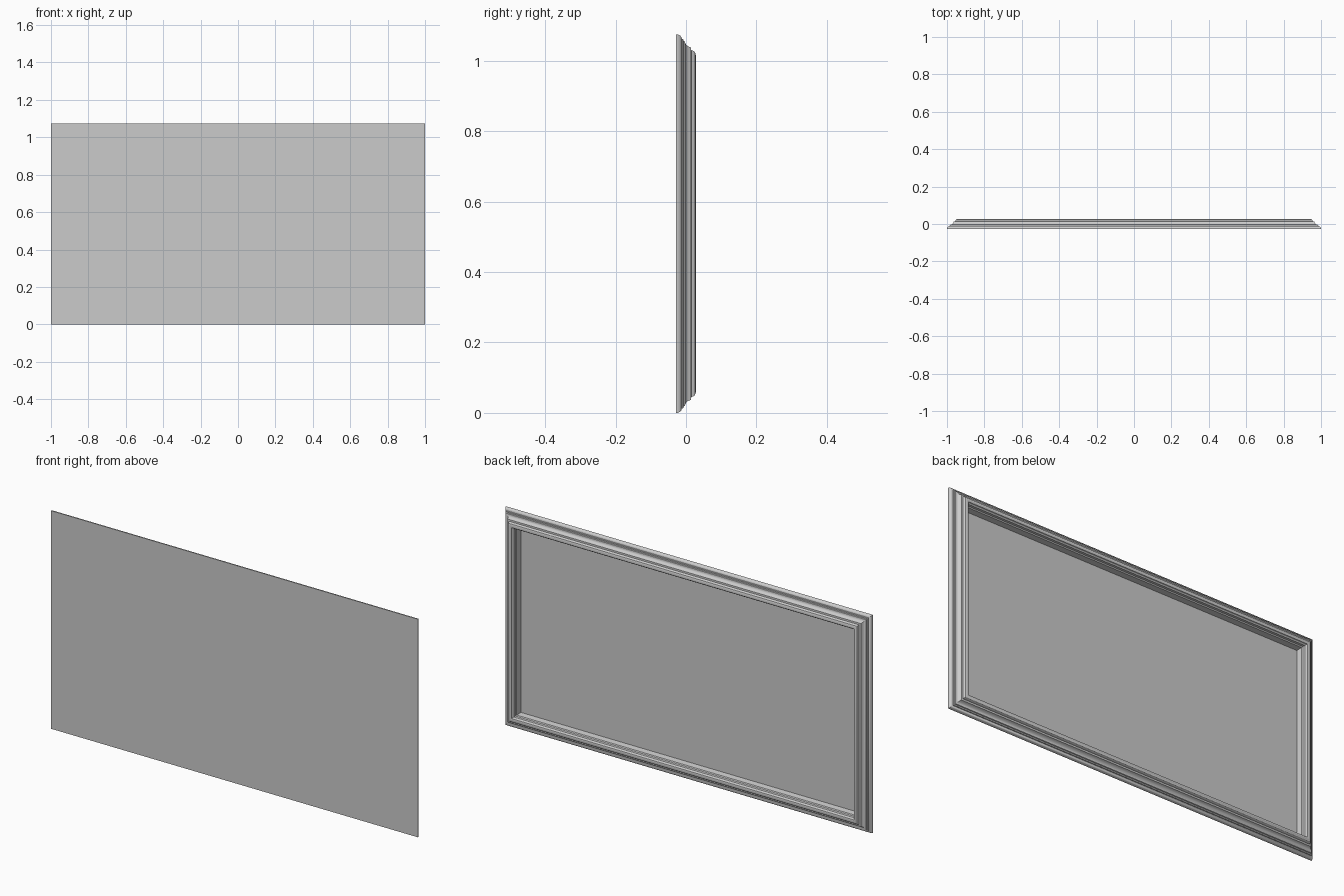
import bpy, bmesh

if "Cube" in bpy.data.objects:
    bpy.data.objects.remove(bpy.data.objects["Cube"])

W, H = 2.0, 1.075          # overall width and height
BACK, SEAT = -0.028, -0.024  # back face and visible face of the panel

# Moulding section: (inset from outer edge, y), outer edge to inner edge
PROFILE = [
    (0.000, SEAT), (0.001, -0.021), (0.003, -0.017), (0.007, -0.0135),
    (0.012, -0.012), (0.013, -0.008), (0.018, -0.007), (0.020, -0.003),
    (0.025, -0.002), (0.030, 0.001), (0.034, 0.006), (0.037, 0.014),
    (0.045, 0.015), (0.047, 0.021), (0.050, 0.025), (0.056, 0.0275),
    (0.062, 0.028), (0.067, 0.026), (0.069, 0.020), (0.073, 0.017),
    (0.074, 0.006), (0.079, 0.003), (0.081, -0.012), (0.083, SEAT),
]


def make_object(name, bm):
    bmesh.ops.recalc_face_normals(bm, faces=bm.faces)
    mesh = bpy.data.meshes.new(name)
    bm.to_mesh(mesh)
    bm.free()
    obj = bpy.data.objects.new(name, mesh)
    bpy.context.collection.objects.link(obj)
    return obj


def rectangle(bm, inset, y):
    x = W / 2 - inset
    return [bm.verts.new((px, y, pz)) for px, pz in
            ((-x, inset), (x, inset), (x, H - inset), (-x, H - inset))]


# Mitred moulding swept around the rectangle
bm = bmesh.new()
rings = [rectangle(bm, d, y) for d, y in PROFILE]
for a, b in zip(rings, rings[1:] + rings[:1]):
    for i in range(4):
        j = (i + 1) % 4
        bm.faces.new((a[i], a[j], b[j], b[i]))
frame = make_object("frame_moulding", bm)
bpy.context.view_layer.objects.active = frame
frame.select_set(True)
bpy.ops.object.shade_smooth_by_angle(angle=0.52)

# Flat backing panel, also seen through the opening
bm = bmesh.new()
back, front = rectangle(bm, 0, BACK), rectangle(bm, 0, SEAT)
bm.faces.new(back)
bm.faces.new(front[::-1])
for i in range(4):
    j = (i + 1) % 4
    bm.faces.new((back[i], back[j], front[j], front[i]))
make_object("backing_panel", bm)
